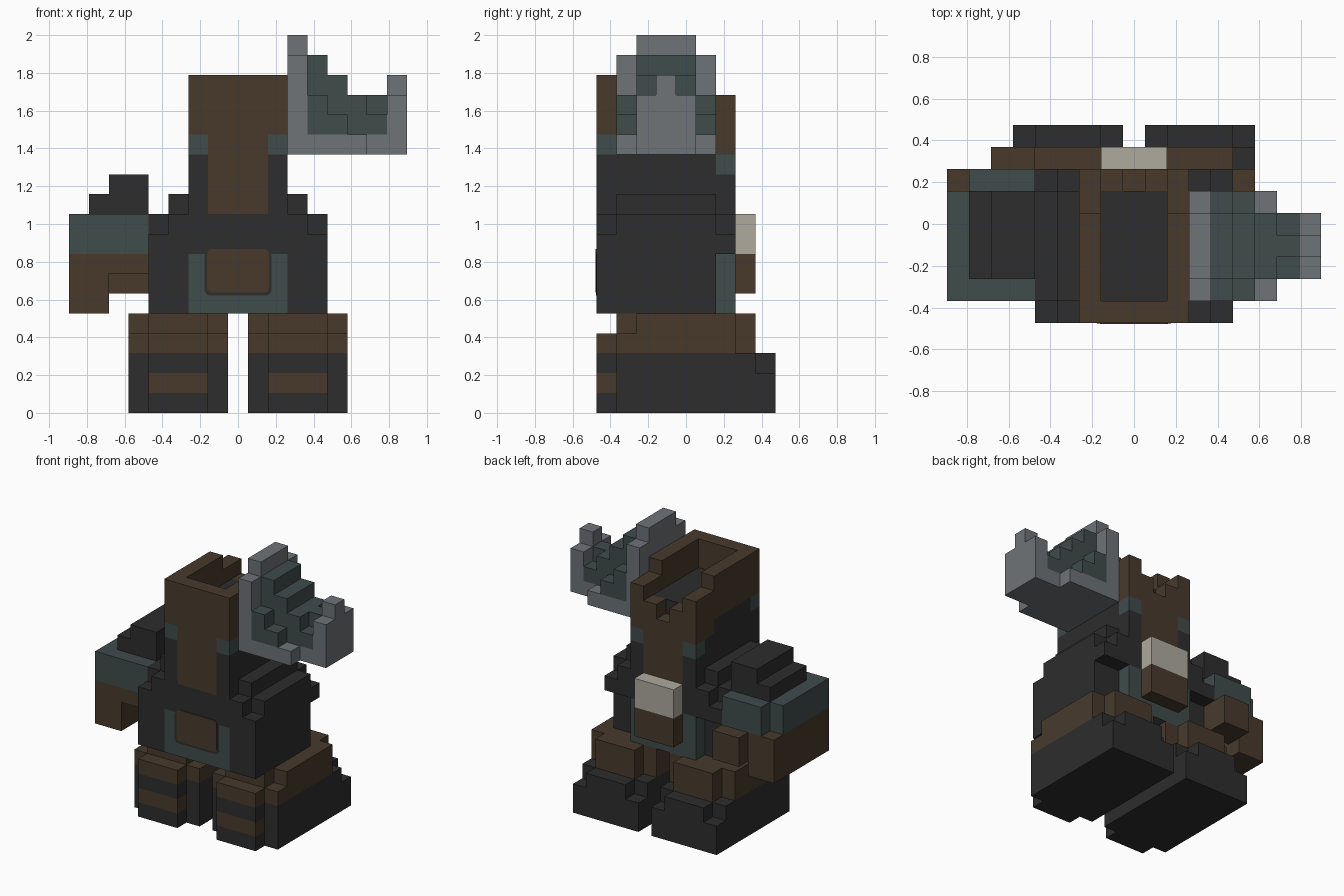
import bpy, bmesh, math
from mathutils import Vector

if "Cube" in bpy.data.objects:
    bpy.data.objects.remove(bpy.data.objects["Cube"])

U = 2 / 19                      # block size
NX, NY = 17, 9                  # blocks across and deep


def srgb(r, g, b):
    return tuple(((c / 255 + 0.055) / 1.055) ** 2.4 for c in (r, g, b)) + (1,)


COLOURS = {"dark": (45, 45, 45), "brown": (72, 58, 44), "teal": (64, 76, 75),
           "grey": (110, 115, 119), "cream": (174, 170, 158)}
MATS = {}
for key, rgb in COLOURS.items():
    MATS[key] = bpy.data.materials.new(key)
    MATS[key].diffuse_color = srgb(*rgb)


def finish(name, bm, colours):
    me = bpy.data.meshes.new(name)
    bm.to_mesh(me)
    bm.free()
    for c in colours:
        me.materials.append(MATS[c])
    ob = bpy.data.objects.new(name, me)
    bpy.context.collection.objects.link(ob)
    return ob


def blocks(name, boxes, mirror=False):
    """Join boxes (colour, x0,x1, y0,y1, z0,z1 in blocks) into one outer skin; later boxes repaint.
    Colour None removes blocks."""
    cells = {}
    for c, x0, x1, y0, y1, z0, z1 in boxes:
        if mirror:
            x0, x1 = NX - x1, NX - x0
        for x in range(x0, x1):
            for y in range(y0, y1):
                for z in range(z0, z1):
                    if c:
                        cells[x, y, z] = c
                    else:
                        cells.pop((x, y, z), None)
    colours = sorted(set(cells.values()))
    bm = bmesh.new()
    for cell, c in cells.items():
        centre = Vector((cell[0] + .5 - NX / 2, cell[1] + .5 - NY / 2, cell[2] + .5))
        for axis in range(3):
            for s in (-1, 1):
                near = list(cell)
                near[axis] += s
                if tuple(near) in cells:
                    continue
                n, a, b = Vector(), Vector(), Vector()
                n[axis] = s / 2
                a[(axis + 1) % 3] = .5
                b[(axis + 2) % 3] = s / 2
                f = bm.faces.new([bm.verts.new((centre + n + p * a + q * b) * U)
                                  for p, q in ((-1, -1), (1, -1), (1, 1), (-1, 1))])
                f.material_index = colours.index(c)
    bmesh.ops.remove_doubles(bm, verts=bm.verts, dist=1e-4)
    return finish(name, bm, colours)


def plate(name, colour, x0, x1, z0, z1, r, y, t):
    """Thin rounded plate on a front face."""
    bm = bmesh.new()
    vs = []
    for cx, cz, start in ((x1 - r, z1 - r, 0), (x0 + r, z1 - r, 90),
                          (x0 + r, z0 + r, 180), (x1 - r, z0 + r, 270)):
        for step in range(4):
            a = math.radians(start + step * 30)
            vs.append(bm.verts.new((cx + r * math.cos(a), y, cz + r * math.sin(a))))
    face = bm.faces.new(vs)
    out = bmesh.ops.extrude_face_region(bm, geom=[face])
    bmesh.ops.translate(bm, vec=(0, -t, 0),
                        verts=[g for g in out["geom"] if isinstance(g, bmesh.types.BMVert)])
    bmesh.ops.recalc_face_normals(bm, faces=bm.faces)
    return finish(name, bm, [colour])


# Legs: boot with stepped heel, striped toe and brown cuff
leg = [("dark", 9, 14, 1, 8, 0, 3),
       ("dark", 9, 14, 8, 9, 0, 2),
       ("dark", 10, 13, 8, 9, 2, 3),
       ("brown", 9, 14, 2, 7, 3, 5),
       ("brown", 9, 14, 1, 2, 3, 4),
       ("brown", 10, 13, 1, 8, 3, 5),
       ("dark", 10, 13, 0, 1, 0, 3),
       ("brown", 10, 13, 0, 1, 1, 2),
       ("brown", 10, 13, 0, 1, 3, 4)]
blocks("right_leg", leg)
blocks("left_leg", leg, mirror=True)

# Torso and tall hollow neck
torso = [("dark", 4, 13, 1, 6, 5, 10),
         ("dark", 4, 13, 0, 1, 5, 9),
         ("dark", 5, 12, 0, 1, 9, 10),
         ("dark", 5, 12, 1, 6, 10, 11),
         ("dark", 4, 13, 6, 7, 8, 9),
         ("dark", 5, 12, 6, 7, 9, 10),
         # neck column with brown upper part
         ("dark", 6, 11, 0, 7, 5, 14),
         ("brown", 6, 11, 0, 7, 14, 16),
         ("brown", 6, 11, 5, 7, 13, 14),
         ("brown", 6, 11, 0, 5, 16, 17),
         # opening with dark floor and a notched back rim
         (None, 7, 10, 1, 6, 15, 17),
         ("dark", 7, 10, 1, 6, 14, 15),
         (None, 7, 10, 6, 7, 15, 16),
         (None, 8, 9, 6, 7, 14, 15),
         # front and back centre panels
         ("brown", 7, 10, 0, 1, 10, 14),
         ("brown", 7, 10, 6, 7, 10, 13),
         # belly trim, front and back
         ("teal", 6, 11, 0, 1, 5, 8),
         ("teal", 6, 11, 6, 7, 5, 8)]
# Corner patches on the neck
for x in (6, 10):
    torso += [("teal", x, x + 1, 0, 1, 13, 14), ("teal", x, x + 1, 6, 7, 12, 13)]
blocks("torso", torso)

# Belly panel with a dark border
FRONT = -NY / 2 * U
plate("belly_border", "dark", -.178, .178, .622, .855, .03, FRONT + .001, .003)
plate("belly_panel", "brown", -.163, .163, .637, .868, .025, FRONT + .001, .006)

# Box on the back
blocks("back_box", [("cream", 7, 10, 7, 8, 8, 10), ("brown", 7, 10, 7, 8, 6, 8)])

# Left arm: stepped shoulder, teal band, brown hand and thumb
blocks("left_arm", [("teal", 0, 4, 1, 6, 8, 10),
                    ("teal", 1, 4, 6, 7, 8, 10),
                    ("dark", 1, 4, 2, 6, 10, 11),
                    ("dark", 2, 4, 2, 6, 11, 12),
                    ("brown", 0, 2, 1, 7, 5, 8),
                    ("brown", 2, 4, 1, 7, 7, 8),
                    ("brown", 2, 4, 6, 8, 6, 8)])

# Raised cannon on the right side: grey shell with stepped teal filling
blocks("shoulder_cannon", [("grey", 11, 15, 1, 6, 13, 14),
                           ("grey", 15, 17, 2, 5, 13, 14),
                           ("grey", 11, 12, 1, 6, 14, 18),
                           ("grey", 11, 12, 2, 5, 18, 19),
                           ("teal", 12, 13, 1, 6, 14, 16),
                           ("teal", 12, 13, 2, 5, 16, 18),
                           ("teal", 13, 14, 1, 6, 14, 15),
                           ("teal", 13, 14, 2, 5, 15, 17),
                           ("teal", 14, 15, 2, 5, 14, 16),
                           ("teal", 15, 16, 2, 5, 14, 15),
                           ("teal", 15, 16, 3, 4, 15, 16),
                           ("grey", 16, 17, 2, 5, 14, 16),
                           ("grey", 16, 17, 3, 4, 16, 17)])

for m in bpy.data.materials:
    if m.users and not m.is_grease_pencil:
        m.use_nodes = True
        m.node_tree.nodes["Principled BSDF"].inputs["Base Color"].default_value = m.diffuse_color
